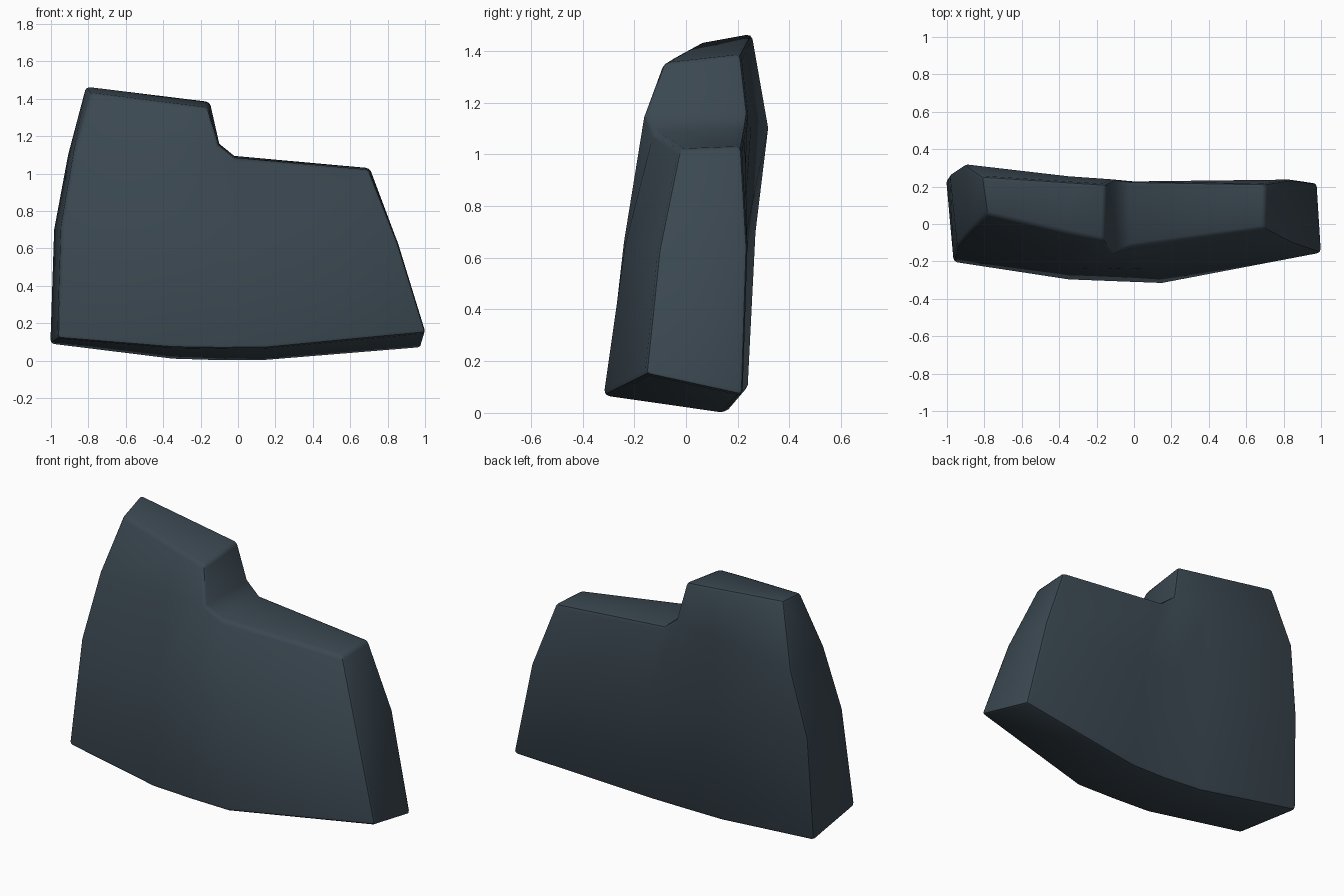
import bpy, bmesh

if "Cube" in bpy.data.objects:
    bpy.data.objects.remove(bpy.data.objects["Cube"])

# Coarse front grid, rows from bottom to top, each point (x, y, z)
FRONT = [
    [(-.965, -.205, .12), (-.35, -.298, .07), (-.10, -.308, .066), (.15, -.318, .068), (1.005, -.155, .15)],
    [(-.945, -.12, .72), (-.35, -.235, .68), (-.10, -.24, .66), (.10, -.235, .65), (.855, -.105, .63)],
    [(-.88, -.04, 1.1), (-.35, -.155, 1.15), (-.105, -.16, 1.155), (-.02, -.125, 1.085), (.70, -.025, 1.02)],
    [(-.785, .05, 1.43), (-.35, -.05, 1.375), (-.16, -.088, 1.352)],
]
# Matching back grid
BACK = [
    [(-1.005, .24, .09), (-.35, .17, .008), (-.10, .155, .0), (.13, .152, .0), (.98, .22, .068)],
    [(-.985, .27, .7), (-.35, .23, .68), (-.10, .22, .66), (.10, .218, .65), (.85, .238, .64)],
    [(-.91, .32, 1.1), (-.35, .255, 1.15), (-.10, .238, 1.16), (-.02, .228, 1.095), (.705, .215, 1.03)],
    [(-.815, .255, 1.468), (-.35, .225, 1.41), (-.15, .212, 1.385)],
]

slate = bpy.data.materials.new("dark slate")
slate.diffuse_color = (.043, .064, .082, 1)
slate.use_nodes = True
slate.node_tree.nodes["Principled BSDF"].inputs["Base Color"].default_value = slate.diffuse_color

# Stepped slab: front sheet, back sheet and a rim joining their borders
bm = bmesh.new()
f = [[bm.verts.new(p) for p in row] for row in FRONT]
b = [[bm.verts.new(p) for p in row] for row in BACK]
quads = []
for r in range(3):
    for c in range(len(FRONT[r + 1]) - 1):
        quads.append([(r, c), (r, c + 1), (r + 1, c + 1), (r + 1, c)])
directed = set()
for q in quads:
    bm.faces.new([f[r][c] for r, c in q])
    bm.faces.new([b[r][c] for r, c in reversed(q)])
    directed |= {(q[i], q[(i + 1) % 4]) for i in range(4)}
for s, e in sorted(directed):
    if (e, s) not in directed:
        bm.faces.new([f[e[0]][e[1]], f[s[0]][s[1]], b[s[0]][s[1]], b[e[0]][e[1]]])
bmesh.ops.recalc_face_normals(bm, faces=bm.faces[:])

mesh = bpy.data.meshes.new("stepped_armour_plate")
bm.to_mesh(mesh)
bm.free()
mesh.materials.append(slate)
plate = bpy.data.objects.new("stepped_armour_plate", mesh)
bpy.context.collection.objects.link(plate)

# Softened rim edges
bevel = plate.modifiers.new("soft_edges", "BEVEL")
bevel.width = .02
bevel.segments = 2
bevel.limit_method = "ANGLE"
bevel.angle_limit = .75
bpy.context.view_layer.objects.active = plate
plate.select_set(True)
bpy.ops.object.modifier_apply(modifier=bevel.name)
bpy.ops.object.shade_smooth_by_angle(angle=.6)
